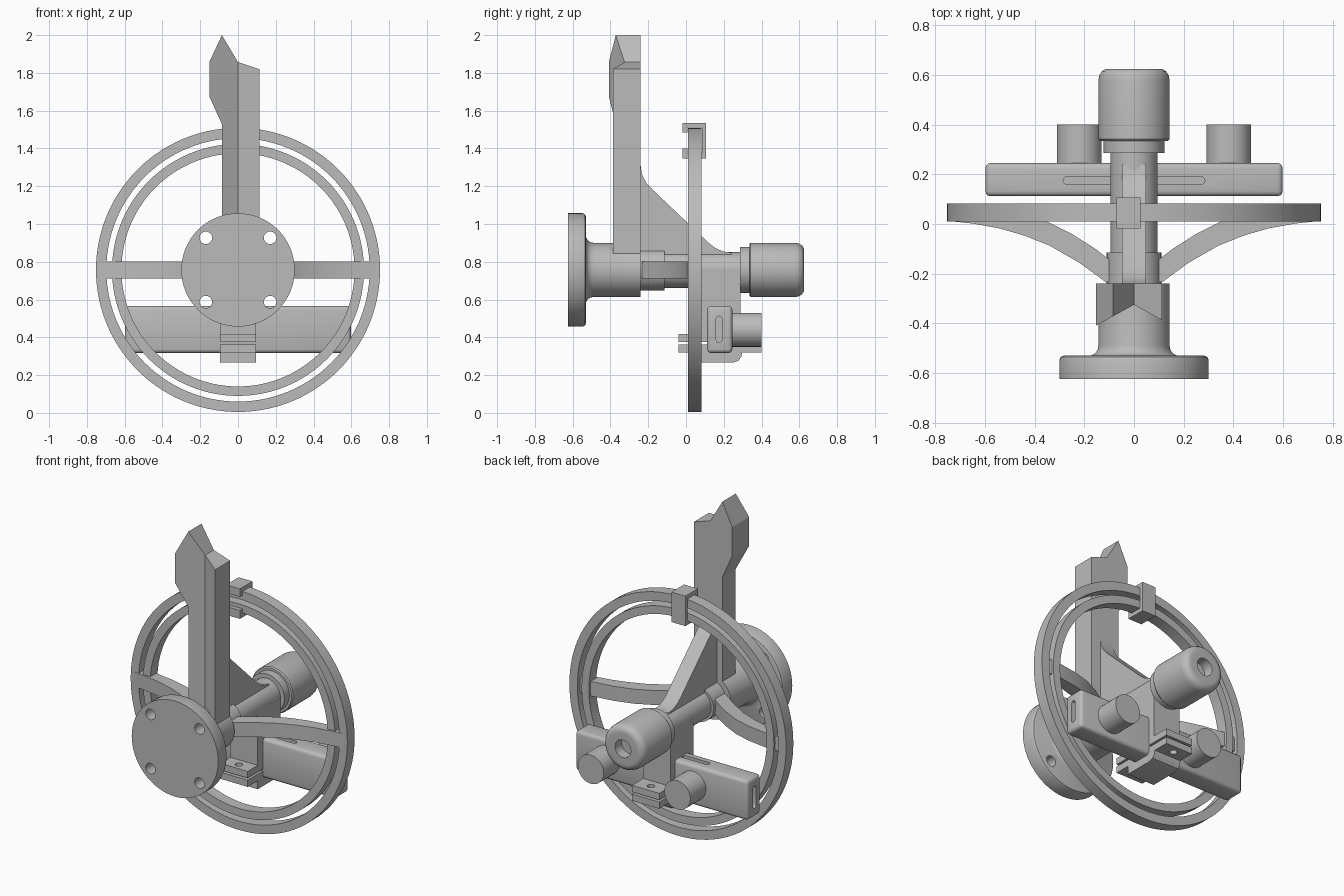
import bpy, bmesh, math
from mathutils import Vector, Matrix

cube = bpy.data.objects.get("Cube")
if cube:
    bpy.data.objects.remove(cube, do_unlink=True)

AXIS_Z = 0.757   # height of the main axle
grey = bpy.data.materials.new("plain_grey")
grey.use_nodes = True
grey.diffuse_color = (0.5, 0.5, 0.5, 1)
grey.node_tree.nodes["Principled BSDF"].inputs["Base Color"].default_value = (0.5, 0.5, 0.5, 1)


def finish(bm, name):
    bmesh.ops.recalc_face_normals(bm, faces=bm.faces)
    mesh = bpy.data.meshes.new(name)
    bm.to_mesh(mesh)
    bm.free()
    mesh.materials.append(grey)
    ob = bpy.data.objects.new(name, mesh)
    bpy.context.collection.objects.link(ob)
    return ob


def activate(ob):
    bpy.ops.object.select_all(action='DESELECT')
    ob.select_set(True)
    bpy.context.view_layer.objects.active = ob


def smooth(ob):
    activate(ob)
    bpy.ops.object.shade_smooth_by_angle(angle=math.radians(32))


def lathe(name, profile, x=0, z=AXIS_Z, steps=64, closed=False):
    """Revolve (radius, y) points about an axis parallel to y."""
    bm = bmesh.new()
    vs = [bm.verts.new((r, y, 0)) for r, y in profile]
    pairs = list(zip(vs, vs[1:])) + ([(vs[-1], vs[0])] if closed else [])
    edges = [bm.edges.new(p) for p in pairs]
    bmesh.ops.spin(bm, geom=vs + edges, cent=(0, 0, 0), axis=(0, 1, 0),
                   angle=math.tau, steps=steps)
    bmesh.ops.remove_doubles(bm, verts=bm.verts, dist=0.0001)
    bmesh.ops.translate(bm, verts=bm.verts, vec=(x, 0, z))
    return finish(bm, name)


def prism_bm(points, axis, lo, hi):
    """Extrude a 2D outline along axis 0, 1 or 2."""
    bm = bmesh.new()
    ends = []
    for level in (lo, hi):
        ring = []
        for p in points:
            co = list(p)
            co.insert(axis, level)
            ring.append(bm.verts.new(co))
        bm.faces.new(ring)
        ends.append(ring)
    a, b = ends
    for i in range(len(a)):
        j = (i + 1) % len(a)
        bm.faces.new((a[i], a[j], b[j], b[i]))
    return bm


def prism(name, points, axis, lo, hi):
    return finish(prism_bm(points, axis, lo, hi), name)


def rect(a0, a1, b0, b1):
    return [(a0, b0), (a1, b0), (a1, b1), (a0, b1)]


def capsule(ca, cb, half_a, half_b, n=8):
    """Rounded slot outline; both half sizes equal gives a circle."""
    r = min(half_a, half_b)
    pts = []
    for q, (sa, sb) in enumerate([(1, 1), (-1, 1), (-1, -1), (1, -1)]):
        for i in range(n):
            t = (q + (i + 0.5) / n) * math.pi / 2
            pts.append((ca + sa * (half_a - r) + r * math.cos(t),
                        cb + sb * (half_b - r) + r * math.sin(t)))
    return pts


def cut(ob, points, axis, lo, hi):
    cutter = prism("cutter", points, axis, lo, hi)
    cutter.hide_render = True
    mod = ob.modifiers.new("cut", 'BOOLEAN')
    mod.operation, mod.solver, mod.object = 'DIFFERENCE', 'EXACT', cutter
    activate(ob)
    bpy.ops.object.modifier_apply(modifier=mod.name)
    bpy.data.objects.remove(cutter, do_unlink=True)


def bevel(ob, width, segments):
    mod = ob.modifiers.new("round", 'BEVEL')
    mod.width, mod.segments = width, segments
    activate(ob)
    bpy.ops.object.modifier_apply(modifier=mod.name)


# Flange, hub and axle turned as one piece, with four bolt holes
axle = lathe("flange_and_axle", [
    (0, -0.625), (0.30, -0.625), (0.30, -0.547), (0.295, -0.535), (0.283, -0.53),
    (0.175, -0.53), (0.158, -0.522), (0.147, -0.508), (0.143, -0.49), (0.143, -0.24),
    (0.11, -0.24), (0.11, -0.115), (0.095, -0.115), (0.095, 0.30), (0, 0.30)])
for sx in (-1, 1):
    for sz in (-1, 1):
        cut(axle, capsule(sx * 0.17, AXIS_Z + sz * 0.17, 0.033, 0.033), 1, -0.7, -0.5)
smooth(axle)

# Rear knob with a recessed end
smooth(lathe("knob", [
    (0, 0.285), (0.122, 0.285), (0.122, 0.335), (0.137, 0.335), (0.143, 0.342),
    (0.143, 0.58), (0.139, 0.6), (0.129, 0.615), (0.113, 0.624), (0.1, 0.625),
    (0.055, 0.625), (0.055, 0.56), (0, 0.56)]))

# Wheel: two concentric rims
for name, r0, r1 in (("outer_rim", 0.697, 0.752), ("inner_rim", 0.617, 0.667)):
    smooth(lathe(name, [(r0, 0.01), (r1, 0.01), (r1, 0.082), (r0, 0.082)],
                 steps=112, closed=True))

# Curved spokes, left and right
front_edge = [(0.05, -0.235), (0.115, -0.233), (0.22, -0.156), (0.34, -0.087),
              (0.44, -0.047), (0.54, -0.018), (0.65, 0.002), (0.748, 0.012)]
back_edge = [(0.748, 0.04), (0.66, 0.07), (0.6, 0.065), (0.47, 0.045), (0.355, 0.012),
             (0.25, -0.04), (0.16, -0.097), (0.09, -0.15), (0.05, -0.18)]
for side, sx in (("left", 1), ("right", -1)):
    smooth(prism(side + "_spoke", [(sx * x, y) for x, y in front_edge + back_edge],
                 2, 0.711, 0.802))

# Upright pointer post with a shallow V-shaped front
bm = prism_bm([(0.113, 0.78), (0.113, 1.82), (0, 1.857), (-0.085, 2.0), (-0.152, 1.857),
               (-0.152, 1.676), (-0.085, 1.528), (-0.085, 0.78), (0, 0.78)], 1, -0.4, -0.24)
bmesh.ops.bisect_plane(bm, geom=bm.verts[:] + bm.edges[:] + bm.faces[:],
                       plane_co=(0, 0, 0), plane_no=(1, 0, 0))
for v in bm.verts:
    if v.co.y < -0.3:
        v.co.y = -0.325 - 0.55 * abs(v.co.x)
finish(bm, "pointer_post")

# Gusset bracing the post against the axle
smooth(prism("gusset", [
    (-0.25, 0.78), (-0.25, 1.31), (-0.24, 1.31), (-0.233, 1.262), (-0.212, 1.22),
    (-0.175, 1.18), (0.12, 0.9), (0.155, 0.873), (0.195, 0.855), (0.24, 0.848),
    (0.24, 0.78)], 0, -0.048, 0.048))

# Cross box with slots in its top and ends
box = prism("cross_box", rect(-0.598, 0.598, 0.112, 0.245), 2, 0.317, 0.566)
bevel(box, 0.02, 3)
cut(box, capsule(0, 0.175, 0.285, 0.015), 2, 0.53, 0.6)
for sx in (-1, 1):
    cut(box, capsule(0.175, 0.442, 0.015, 0.07), 0, *sorted((sx * 0.56, sx * 0.63)))
smooth(box)

# Two pegs behind the box
for name, x in (("right_peg", -0.22), ("left_peg", 0.381)):
    smooth(lathe(name, [(0, 0.23), (0.09, 0.23), (0.09, 0.4), (0, 0.4)], x=x, z=0.44))

# Clamp: hanging upper bracket and lower jaw, with bolt holes in the tabs
upper = prism("clamp_bracket", [
    (-0.04, 0.375), (0.4, 0.375), (0.4, 0.417), (0.288, 0.417), (0.288, 0.75),
    (0.06, 0.75), (0.06, 0.417), (-0.04, 0.417)], 0, -0.095, 0.095)
lower = prism("clamp_jaw", [
    (0.06, 0.267), (0.25, 0.267), (0.277, 0.276), (0.293, 0.297), (0.297, 0.32),
    (0.4, 0.32), (0.4, 0.362), (-0.04, 0.362), (-0.04, 0.32), (0.06, 0.32)],
    0, -0.095, 0.095)
for part in (upper, lower):
    for y in (0.008, 0.347):
        cut(part, capsule(0, y, 0.022, 0.022), 2, 0.3, 0.43)
    smooth(part)

# Clip hooked over both rims at the top of the wheel
prism("rim_clip", [
    (-0.018, 1.485), (0.008, 1.485), (0.008, 1.51), (0.084, 1.51), (0.084, 1.372),
    (0.008, 1.372), (0.008, 1.4), (-0.018, 1.4), (-0.018, 1.347), (0.106, 1.347),
    (0.106, 1.535), (-0.018, 1.535)], 0, -0.07, 0.026)
